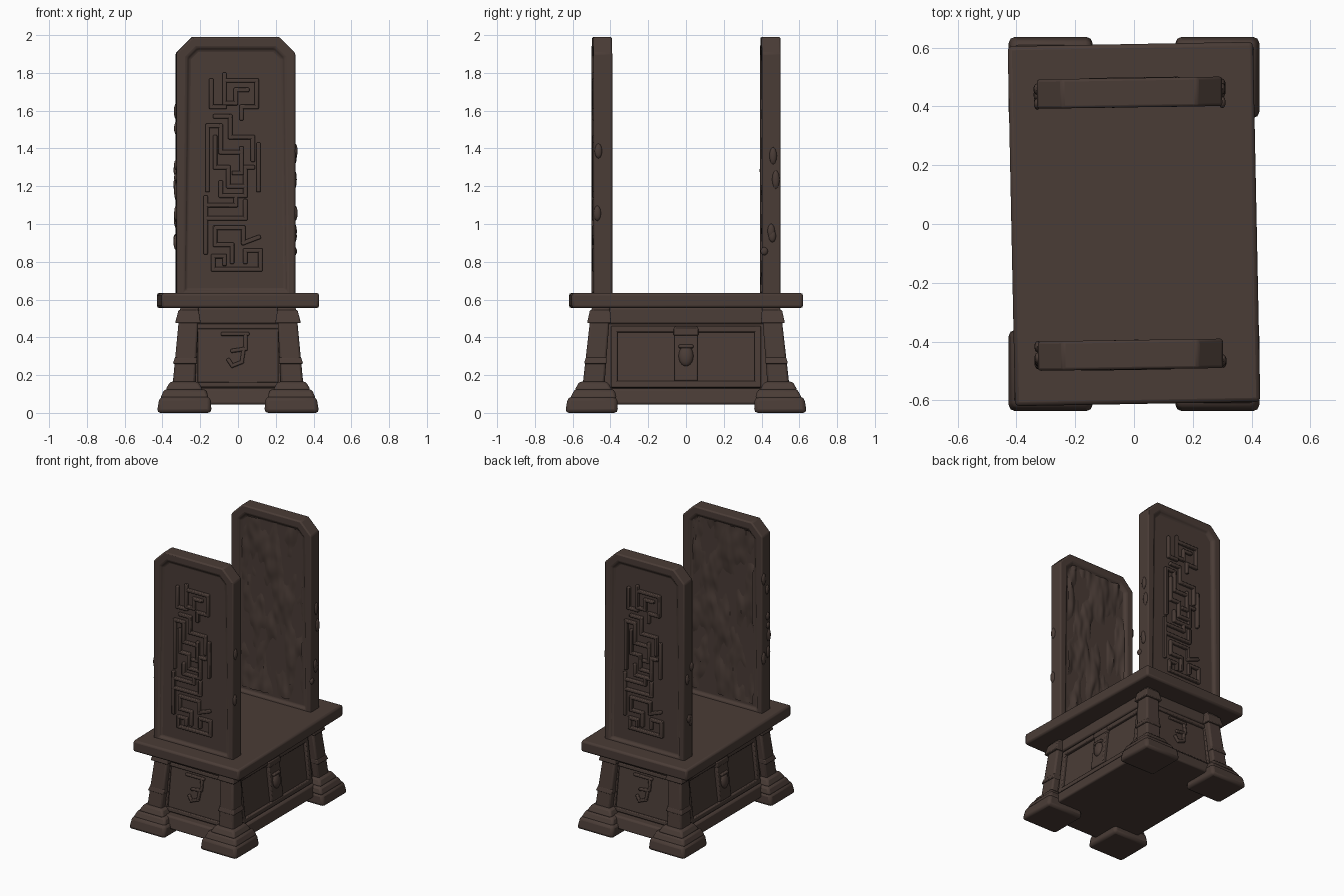
import bpy, bmesh, math, random
from mathutils import Vector, Matrix, noise

random.seed(4)
cube = bpy.data.objects.get("Cube")
if cube:
    bpy.data.objects.remove(cube)

wood = bpy.data.materials.new("dark brown wood")
wood.use_nodes = True
COLOUR = (0.068, 0.045, 0.037, 1)
wood.diffuse_color = COLOUR
wood.node_tree.nodes["Principled BSDF"].inputs["Base Color"].default_value = COLOUR


def finish(name, bm, bevel=0.0, matrix=None):
    """Turn a bmesh into a softly edged wooden object."""
    bmesh.ops.recalc_face_normals(bm, faces=bm.faces)
    mesh = bpy.data.meshes.new(name)
    bm.to_mesh(mesh)
    bm.free()
    mesh.materials.append(wood)
    ob = bpy.data.objects.new(name, mesh)
    bpy.context.collection.objects.link(ob)
    if matrix:
        ob.matrix_world = matrix
    if bevel:
        mod = ob.modifiers.new("worn edges", "BEVEL")
        mod.width, mod.segments, mod.limit_method = bevel, 2, "ANGLE"
    bpy.ops.object.select_all(action="DESELECT")
    ob.select_set(True)
    bpy.context.view_layer.objects.active = ob
    bpy.ops.object.shade_smooth_by_angle(angle=math.radians(40))
    return ob


def loft(name, low, high, z0, z1, bevel=0.012):
    """Solid between two matching outlines at heights z0 and z1."""
    bm = bmesh.new()
    a = [bm.verts.new((x, y, z0)) for x, y in low]
    b = [bm.verts.new((x, y, z1)) for x, y in high]
    bm.faces.new(a)
    bm.faces.new(b)
    for i in range(len(a)):
        j = (i + 1) % len(a)
        bm.faces.new((a[i], a[j], b[j], b[i]))
    return finish(name, bm, bevel)


def rect(cx, cy, hx, hy):
    return [(cx - hx, cy - hy), (cx + hx, cy - hy), (cx + hx, cy + hy), (cx - hx, cy + hy)]


def strips(name, paths, half, depth, matrix):
    """Raised square bars along paths drawn in the local x-z plane, facing -y."""
    bm = bmesh.new()
    for path in paths:
        for (x0, z0), (x1, z1) in zip(path, path[1:]):
            a, b = Vector((x0, 0, z0)), Vector((x1, 0, z1))
            d = b - a
            m = (Matrix.Translation((a + b) / 2) @ Matrix.Rotation(-math.atan2(d.z, d.x), 4, "Y")
                 @ Matrix.Diagonal((d.length + 2 * half, depth * 2, half * 2, 1)))
            bmesh.ops.create_cube(bm, size=1, matrix=m)
    return finish(name, bm, 0.006, matrix)


# Seat slab, slightly skewed like hand-cut timber
slab = [(-0.405, -0.62), (0.43, -0.605), (0.405, 0.62), (-0.43, 0.605)]
loft("seat_slab", slab, slab, 0.555, 0.635, 0.014)

# Plinth, body and top rail of the base
loft("plinth", rect(0, 0, 0.345, 0.57), rect(0, 0, 0.33, 0.55), 0.045, 0.13)
loft("base_body", rect(0, 0, 0.305, 0.5), rect(0, 0, 0.25, 0.44), 0.1, 0.56, 0)
loft("top_rail", rect(0, 0, 0.282, 0.47), rect(0, 0, 0.278, 0.465), 0.47, 0.56)

# Corner feet, posts and collars
for sx, side in ((-1, "right"), (1, "left")):
    for sy, end in ((-1, "front"), (1, "back")):
        tag = f"{end}_{side}"
        c = lambda x, y, hx, hy: rect(sx * x, sy * y, hx, hy)
        loft("foot_" + tag, c(0.285, 0.5, 0.145, 0.14), c(0.28, 0.495, 0.135, 0.13), 0, 0.085, 0.02)
        loft("foot_step_" + tag, c(0.283, 0.49, 0.13, 0.125), c(0.28, 0.485, 0.11, 0.105), 0.075, 0.125, 0.014)
        loft("foot_cap_" + tag, c(0.285, 0.49, 0.1, 0.1), c(0.285, 0.49, 0.075, 0.075), 0.12, 0.165)
        loft("post_" + tag, c(0.287, 0.49, 0.06, 0.058), c(0.257, 0.45, 0.05, 0.05), 0.14, 0.56)
        loft("collar_" + tag, c(0.265, 0.46, 0.068, 0.064), c(0.262, 0.455, 0.053, 0.053), 0.475, 0.545, 0.006)
        loft("ring_" + tag, c(0.28, 0.48, 0.065, 0.06), c(0.277, 0.475, 0.056, 0.055), 0.26, 0.295, 0.006)


def base_face(dist, low_dist, turn):
    """Frame lying on one sloping side of the body."""
    slope = math.atan2(low_dist - dist, 0.46)
    return (Matrix.Rotation(turn, 4, "Z") @ Matrix.Translation((0, -low_dist, 0.1))
            @ Matrix.Rotation(-slope, 4, "X"))


def frame_path(w, z0, z1):
    return [(-w, z0), (w, z0), (w, z1), (-w, z1), (-w, z0)]


# Carved ends: panel frame with a hooked ornament
hook = [[(-0.08, 0.32), (0.05, 0.32)], [(0.04, 0.32), (0.04, 0.24), (-0.03, 0.23)],
        [(0.03, 0.24), (0.02, 0.17), (-0.03, 0.15), (-0.05, 0.18)]]
for turn, end in ((0, "front"), (math.pi, "back")):
    m = base_face(0.44, 0.5, turn)
    strips(end + "_base_frame", [frame_path(0.225, 0.05, 0.36)], 0.014, 0.016, m)
    strips(end + "_base_hook", hook, 0.01, 0.016, m)

# Carved sides: wide frame with plaque, pot-shaped boss and bar
for turn, side in ((math.pi / 2, "left"), (-math.pi / 2, "right")):
    m = base_face(0.25, 0.305, turn)
    strips(side + "_base_frame", [frame_path(0.38, 0.05, 0.345)], 0.017, 0.02, m)
    strips(side + "_plaque", [[(0, 0.13), (0, 0.295)]], 0.062, 0.024, m)
    strips(side + "_plaque_bar", [[(-0.045, 0.33), (0.045, 0.33)]], 0.02, 0.03, m)
    bm = bmesh.new()
    bmesh.ops.create_uvsphere(bm, u_segments=16, v_segments=10, radius=1,
                              matrix=m @ Matrix.Translation((0, -0.022, 0.2)) @ Matrix.Diagonal((0.04, 0.025, 0.055, 1)))
    finish(side + "_boss", bm)
    strips(side + "_boss_lip", [[(-0.03, 0.25), (0.03, 0.25)]], 0.009, 0.042, m)

# Key-pattern strokes for the tall panels
key_pattern = [
    [(-0.13, 1.76), (-0.13, 1.62), (-0.06, 1.62)],
    [(-0.06, 1.79), (-0.06, 1.64), (0.0, 1.64), (0.0, 1.71), (0.06, 1.71)],
    [(-0.06, 1.76), (0.11, 1.76), (0.11, 1.62), (0.03, 1.62), (0.03, 1.56)],
    [(-0.11, 1.57), (-0.03, 1.57), (-0.03, 1.46), (0.09, 1.46), (0.09, 1.34)],
    [(-0.15, 1.52), (-0.15, 1.18)], [(-0.15, 1.52), (-0.08, 1.52), (-0.08, 1.38), (0.03, 1.38)],
    [(-0.11, 1.46), (-0.11, 1.3), (-0.04, 1.3), (-0.04, 1.2), (0.05, 1.2)],
    [(0.03, 1.4), (0.03, 1.27), (-0.01, 1.27)], [(0.12, 1.42), (0.12, 1.18)],
    [(0.09, 1.3), (0.05, 1.3), (0.05, 1.15), (-0.08, 1.15), (-0.08, 1.22)],
    [(-0.16, 1.1), (0.0, 1.1), (0.0, 1.15)], [(-0.16, 1.03), (0.05, 1.03), (0.05, 1.12)],
    [(-0.16, 1.14), (-0.16, 0.85)], [(-0.11, 0.98), (0.04, 0.98), (0.04, 0.9), (0.12, 0.93)],
    [(-0.11, 0.98), (-0.11, 0.89), (-0.02, 0.89), (-0.02, 0.8)],
    [(-0.12, 0.83), (-0.12, 0.76), (0.13, 0.76), (0.13, 0.86), (0.05, 0.86), (0.05, 0.8)],
    [(-0.12, 0.83), (-0.06, 0.83), (-0.06, 0.79)]]


def tall_panel(tag, m):
    """Clipped-corner board, framed on both faces; local -y is the outside."""
    w, c, z0, z1, t = 0.315, 0.085, 0.6, 1.99, 0.05
    outline = [(-w, z0), (w, z0), (w, z1 - c), (w - c, z1), (c - w, z1), (-w, z1 - c)]
    bm = bmesh.new()
    front = bm.faces.new([bm.verts.new((x, -t, z)) for x, z in outline])
    ext = bmesh.ops.extrude_face_region(bm, geom=[front], use_keep_orig=True)
    moved = [g for g in ext["geom"] if isinstance(g, bmesh.types.BMVert)]
    bmesh.ops.translate(bm, verts=moved, vec=(0, 2 * t, 0))
    bmesh.ops.recalc_face_normals(bm, faces=bm.faces)
    for face in [f for f in bm.faces if abs(f.normal.y) > 0.9]:
        bmesh.ops.inset_region(bm, faces=[face], thickness=0.06)
        bmesh.ops.inset_region(bm, faces=[face], thickness=0.015, depth=-0.018)
    finish(tag + "_panel", bm, 0.009, m)
    strips(tag + "_key_pattern", key_pattern, 0.0115, 0.02, m @ Matrix.Translation((0, 0.018 - t, 0)))

    # Rough, bark-like carving on the inner face
    bm = bmesh.new()
    bmesh.ops.create_grid(bm, x_segments=36, y_segments=80, size=1)
    for v in bm.verts:
        x, z = v.co.x * 0.24, 1.3 + v.co.y * 0.62
        n = noise.noise((x * 14, z * 4.5, m.translation.y)) + 0.5 * noise.noise((x * 30, z * 9, 3))
        v.co = (x, 0.034 + 0.024 * max(-0.3, min(n, 0.7)), z)
    finish(tag + "_bark_relief", bm, 0, m)

    # Worn knots along the edges
    bm = bmesh.new()
    for i in range(9):
        s = random.choice((-1, 1))
        place = Matrix.Translation((s * w, random.uniform(-0.03, 0.045), random.uniform(0.75, 1.8)))
        bmesh.ops.create_icosphere(bm, subdivisions=2, radius=1,
                                   matrix=place @ Matrix.Diagonal((0.012, 0.02, random.uniform(0.02, 0.05), 1)))
    finish(tag + "_knots", bm, 0, m)


tall_panel("front", Matrix.Translation((-0.012, -0.445, 0)) @ Matrix.Rotation(0.015, 4, "Z"))
tall_panel("back", Matrix.Translation((-0.015, 0.447, 0)) @ Matrix.Rotation(math.pi + 0.015, 4, "Z"))
